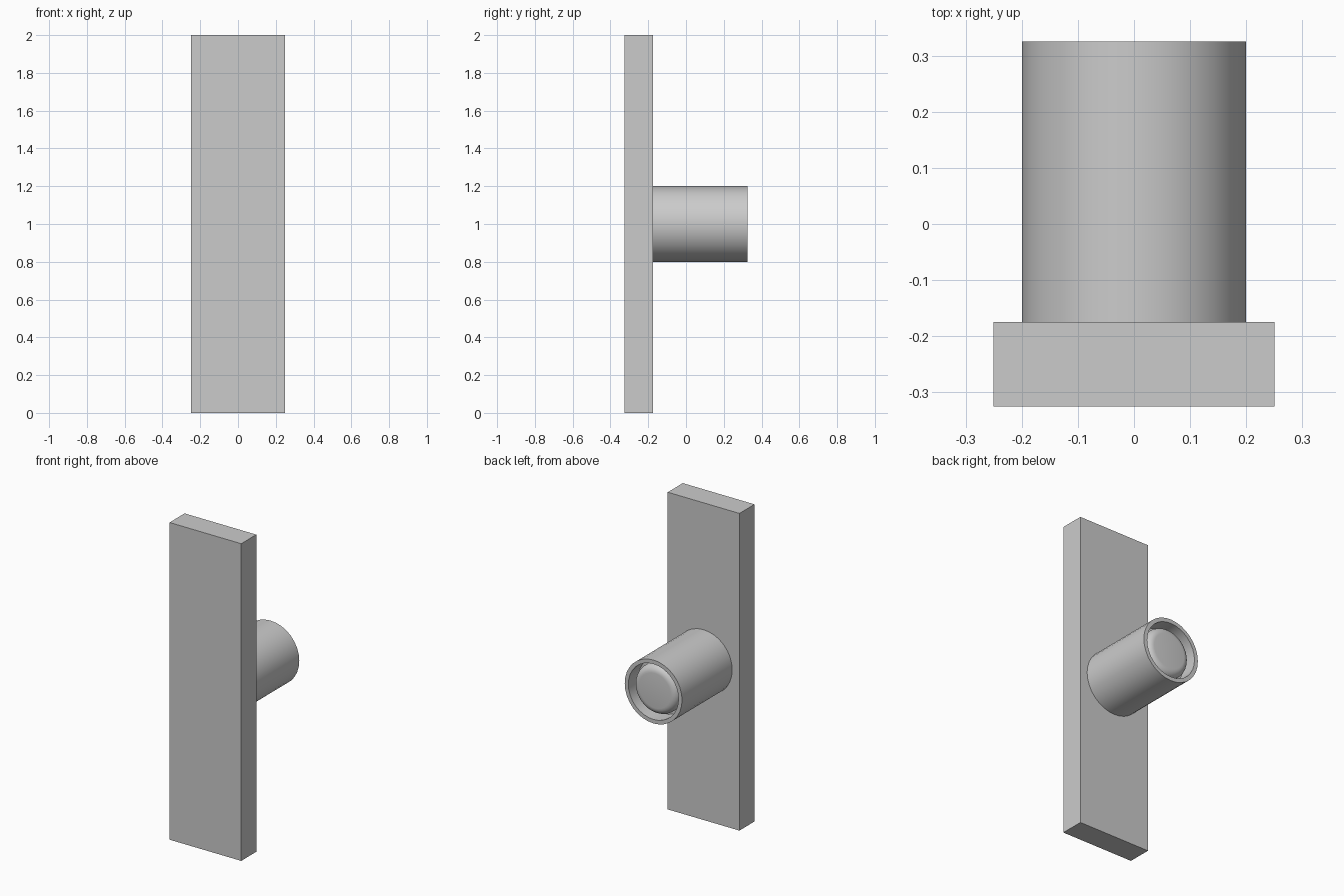
import bpy
import bmesh
from math import pi, sin, cos, radians
from mathutils import Matrix, Vector

cube = bpy.data.objects.get("Cube")
if cube:
    bpy.data.objects.remove(cube, do_unlink=True)

grey = bpy.data.materials.new("plain grey")
grey.use_nodes = True
colour = (0.6, 0.6, 0.6, 1)
grey.diffuse_color = colour
grey.node_tree.nodes["Principled BSDF"].inputs["Base Color"].default_value = colour


def add_object(name, bm):
    bmesh.ops.recalc_face_normals(bm, faces=bm.faces)
    mesh = bpy.data.meshes.new(name)
    bm.to_mesh(mesh)
    bm.free()
    mesh.materials.append(grey)
    obj = bpy.data.objects.new(name, mesh)
    bpy.context.collection.objects.link(obj)
    return obj


def lathe(name, profile, segments=32):
    """Spin (radius, y) points around the y axis at mid height."""
    bm = bmesh.new()
    verts = [bm.verts.new((r, y, 1)) for r, y in profile]
    edges = [bm.edges.new(pair) for pair in zip(verts, verts[1:])]
    bmesh.ops.spin(bm, geom=verts + edges, cent=(0, 0, 1), axis=(0, 1, 0),
                   angle=2 * pi, steps=segments, use_duplicate=False)
    bmesh.ops.remove_doubles(bm, verts=bm.verts, dist=0.0005)
    obj = add_object(name, bm)
    bpy.ops.object.select_all(action='DESELECT')
    obj.select_set(True)
    bpy.context.view_layer.objects.active = obj
    bpy.ops.object.shade_smooth_by_angle(angle=radians(35))
    return obj


# Tall flat plate
bm = bmesh.new()
bmesh.ops.create_cube(bm, size=1, matrix=Matrix.Translation(Vector((0, -0.25, 1)))
                      @ Matrix.Diagonal((0.5, 0.15, 2, 1)))
add_object("back_plate", bm)

# Round housing with a thin rim around a recess
back, front, floor = -0.175, 0.325, 0.225
lathe("round_housing", [(0, back), (0.2, back), (0.2, front),
                        (0.175, front), (0.175, floor), (0, floor)])

# Push button with a rounded edge, set just below the rim
radius, fillet, top = 0.155, 0.045, 0.31
arc = [(radius - fillet + fillet * cos(a), top - fillet + fillet * sin(a))
       for a in (pi / 2 * i / 6 for i in range(7))]
lathe("push_button", [(0, floor), (radius, floor)] + arc + [(0, top)])
